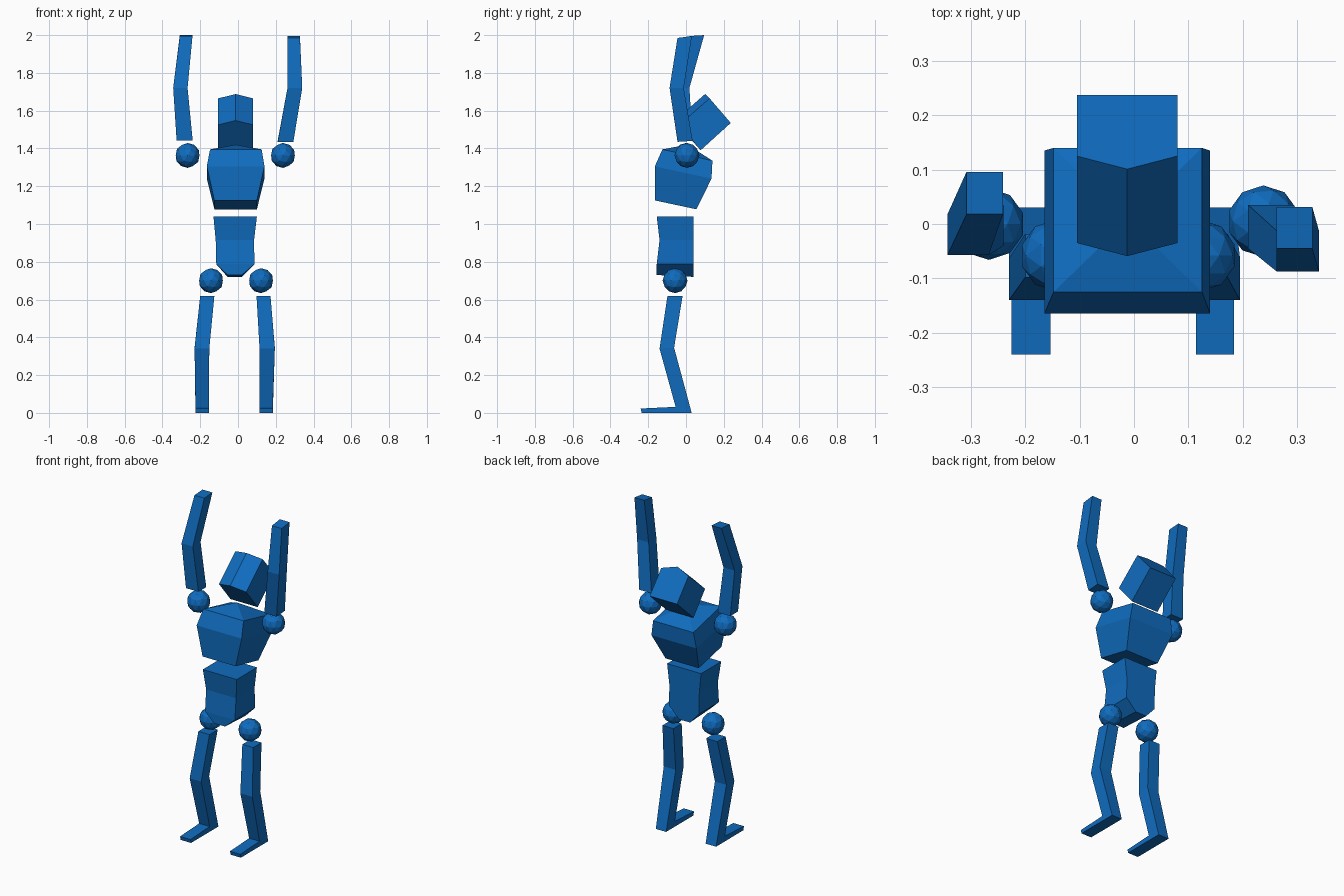
import bpy, bmesh
from mathutils import Vector

if "Cube" in bpy.data.objects:
    bpy.data.objects.remove(bpy.data.objects["Cube"])

blue = bpy.data.materials.new("blue")
blue.diffuse_color = (0.005, 0.15, 0.52, 1)
blue.use_nodes = True
blue.node_tree.nodes["Principled BSDF"].inputs["Base Color"].default_value = blue.diffuse_color


def finish(bm, name):
    bmesh.ops.recalc_face_normals(bm, faces=bm.faces)
    mesh = bpy.data.meshes.new(name)
    bm.to_mesh(mesh)
    bm.free()
    mesh.materials.append(blue)
    bpy.context.collection.objects.link(bpy.data.objects.new(name, mesh))


def loft(name, sections, ridge=None, peak=None):
    """Section: x0, x1, front y, front z, back y, back z.
    ridge pushes out a middle front edge; peak raises the middle of the last cap."""
    bm = bmesh.new()
    rings = []
    for x0, x1, yf, zf, yb, zb in sections:
        pts = [(x0, yf, zf), (x1, yf, zf), (x1, yb, zb), (x0, yb, zb)]
        if ridge:
            pts.insert(1, ((x0 + x1) / 2, yf + ridge[0], zf + ridge[1]))
        rings.append([bm.verts.new(p) for p in pts])
    for a, b in zip(rings, rings[1:]):
        n = len(a)
        for i in range(n):
            bm.faces.new((a[i], a[(i + 1) % n], b[(i + 1) % n], b[i]))
    bm.faces.new(rings[0])
    cap = bm.faces.new(rings[-1])
    if peak:
        tip = bmesh.ops.poke(bm, faces=[cap])["verts"][0]
        tip.co.z += peak
    finish(bm, name)


def ball(name, centre):
    bm = bmesh.new()
    bmesh.ops.create_icosphere(bm, subdivisions=2, radius=0.066)
    bmesh.ops.translate(bm, verts=bm.verts, vec=Vector(centre))
    finish(bm, name)


# Head, tilted back, with a creased face
loft("head", [(-0.105, 0.08, -0.035, 1.525, 0.077, 1.39),
              (-0.105, 0.08, 0.125, 1.665, 0.237, 1.535)], ridge=(-0.024, 0.023))

# Chest with a peaked top
loft("chest", [(-0.125, 0.10, -0.165, 1.125, 0.055, 1.078),
               (-0.165, 0.14, -0.165, 1.305, 0.135, 1.24),
               (-0.148, 0.125, -0.125, 1.395, 0.14, 1.335)], peak=0.055)

# Abdomen with a pinched waist and tapered pelvis
loft("abdomen", [(-0.055, 0.02, -0.155, 0.73, 0.04, 0.72),
                 (-0.115, 0.087, -0.155, 0.787, 0.04, 0.787),
                 (-0.118, 0.085, -0.14, 0.915, 0.04, 0.915),
                 (-0.13, 0.10, -0.155, 1.04, 0.04, 1.04)])

# Ball joints
ball("left_hip", (-0.143, -0.058, 0.70))
ball("right_hip", (0.122, -0.058, 0.70))
ball("left_shoulder", (-0.267, 0.0, 1.363))
ball("right_shoulder", (0.238, 0.005, 1.363))

# Legs from thigh to toe
for name, (top, knee, foot) in {
        "left_leg": ((-0.20, -0.125), (-0.23, -0.152), (-0.225, -0.154)),
        "right_leg": ((0.098, 0.172), (0.114, 0.195), (0.114, 0.184))}.items():
    loft(name, [(*top, -0.098, 0.62, -0.018, 0.62),
                (*knee, -0.14, 0.34, -0.063, 0.345),
                (*foot, -0.055, 0.032, 0.03, 0.0),
                (*foot, -0.24, 0.023, -0.235, 0.0)])

# Raised arms, bent at the elbow
loft("left_arm", [(-0.325, -0.24, -0.04, 1.443, 0.035, 1.443),
                  (-0.343, -0.267, -0.057, 1.72, 0.018, 1.72),
                  (-0.308, -0.241, 0.018, 1.995, 0.096, 2.0)])
loft("right_arm", [(0.21, 0.293, -0.045, 1.435, 0.035, 1.44),
                   (0.262, 0.34, -0.087, 1.72, -0.012, 1.72),
                   (0.262, 0.328, -0.045, 1.985, 0.031, 1.995)])
